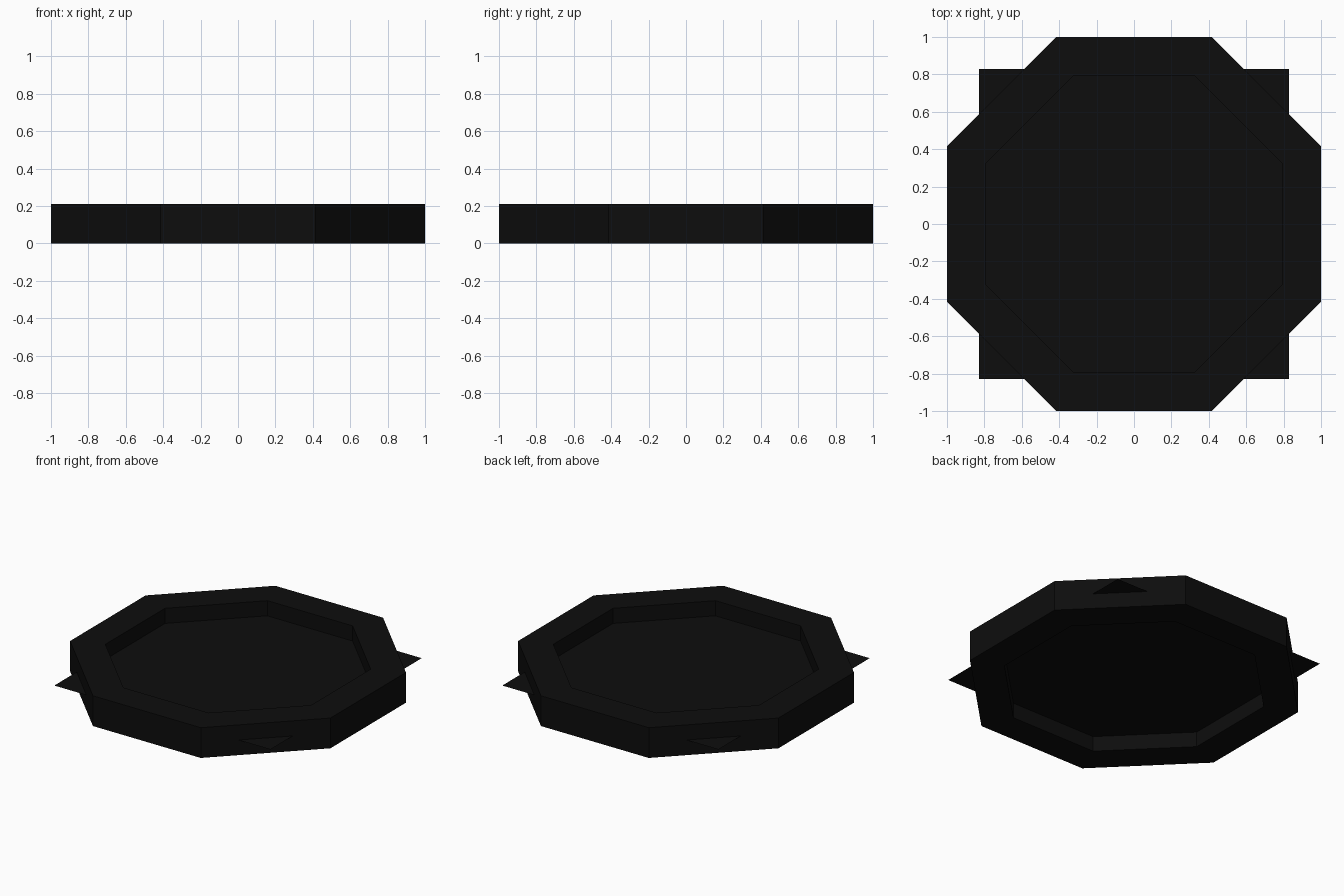
import bpy, bmesh, math

if "Cube" in bpy.data.objects:
    bpy.data.objects.remove(bpy.data.objects["Cube"])

HEIGHT = 0.21
OUTER, INNER = 1.0, 0.79      # distances from centre to the flat sides
PLATE = 0.83                  # half width of the square plate

black = bpy.data.materials.new("black")
black.diffuse_color = (0.004, 0.004, 0.004, 1)
black.use_nodes = True
black.node_tree.nodes["Principled BSDF"].inputs["Base Color"].default_value = black.diffuse_color


def finish(name, bm):
    bm.normal_update()
    mesh = bpy.data.meshes.new(name)
    bm.to_mesh(mesh)
    bm.free()
    mesh.materials.append(black)
    obj = bpy.data.objects.new(name, mesh)
    bpy.context.collection.objects.link(obj)
    return obj


def octagon(bm, apothem, z):
    r = apothem / math.cos(math.pi / 8)
    return [bm.verts.new((r * math.cos(math.pi / 8 + i * math.pi / 4),
                          r * math.sin(math.pi / 8 + i * math.pi / 4), z))
            for i in range(8)]


# Octagonal frame: a rectangular cross-section swept round eight sides
bm = bmesh.new()
section = [(OUTER, 0), (OUTER, HEIGHT), (INNER, HEIGHT), (INNER, 0)]
loops = [octagon(bm, a, z) for a, z in section]
for k in range(4):
    a, b = loops[k], loops[(k + 1) % 4]
    for i in range(8):
        j = (i + 1) % 8
        bm.faces.new((a[i], a[j], b[j], b[i]))
finish("octagonal_frame", bm)

# Thin square plate at mid height, corners poking through the frame
bm = bmesh.new()
bmesh.ops.create_grid(bm, x_segments=1, y_segments=1, size=PLATE)
plate = finish("square_plate", bm)
plate.location.z = HEIGHT / 2
